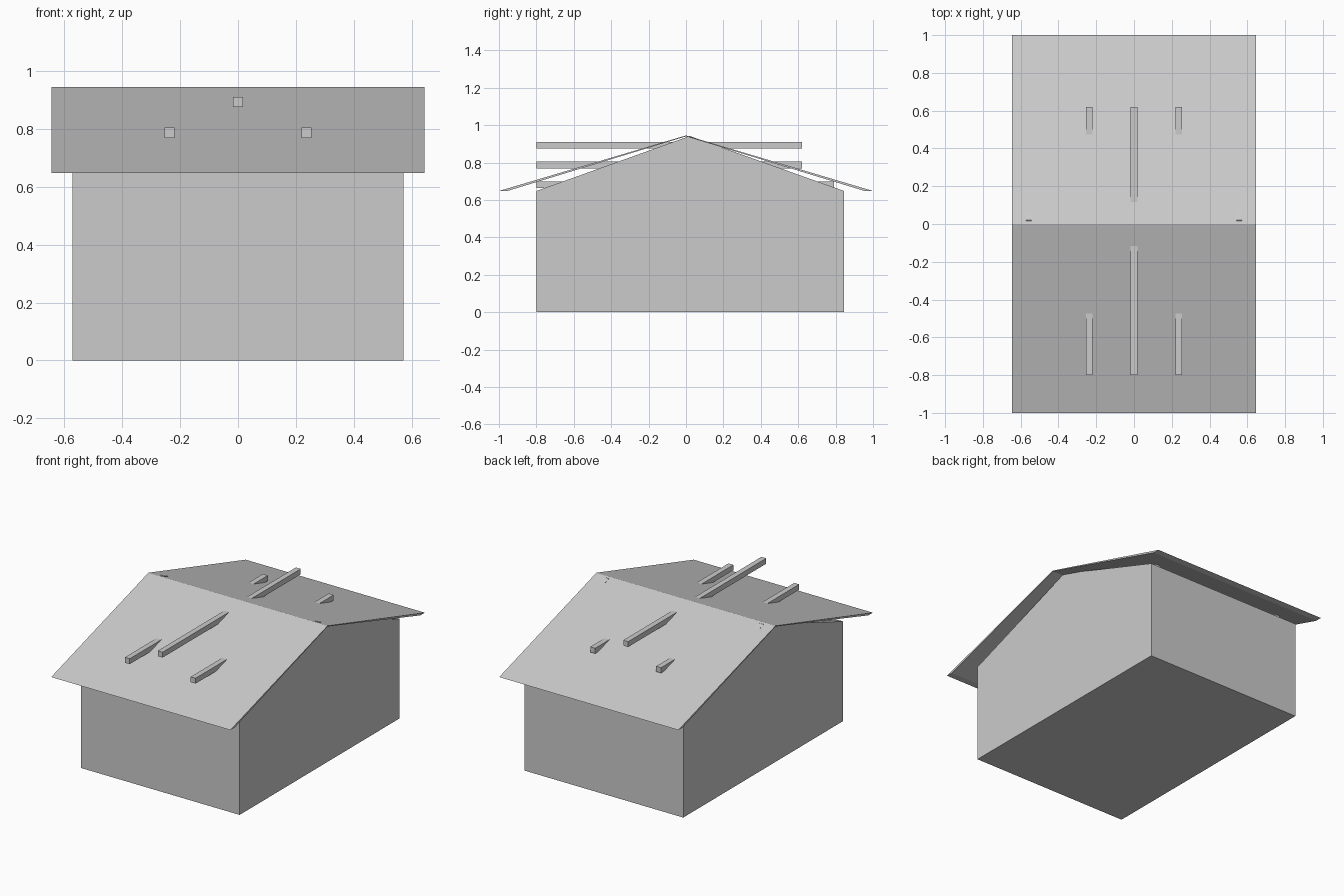
import bpy

if "Cube" in bpy.data.objects:
    bpy.data.objects.remove(bpy.data.objects["Cube"])


def extrude_x(name, profile, x0, x1):
    """Solid made from a (y, z) profile extruded along x."""
    n = len(profile)
    verts = [(x, y, z) for x in (x0, x1) for y, z in profile]
    faces = [tuple(reversed(range(n))), tuple(range(n, 2 * n))]
    faces += [(i, (i + 1) % n, n + (i + 1) % n, n + i) for i in range(n)]
    mesh = bpy.data.meshes.new(name)
    mesh.from_pydata(verts, [], faces)
    obj = bpy.data.objects.new(name, mesh)
    bpy.context.collection.objects.link(obj)
    return obj


def box(name, x, y, z):
    return extrude_x(name, [(y[0], z[0]), (y[1], z[0]), (y[1], z[1]), (y[0], z[1])], *x)


W, T = 0.572, 0.03            # half width, wall thickness
FRONT, BACK, EAVE = -0.80, 0.845, 0.648

# floor and low walls
box("floor", (-W + T, W - T), (FRONT, BACK), (0, T))
box("front_wall", (-W + T, W - T), (FRONT, FRONT + T), (T, EAVE))
box("back_wall", (-W + T, W - T), (BACK - T, BACK), (T, EAVE))

# gable walls
gable = [(FRONT, 0), (BACK, 0), (BACK, EAVE), (0.02, 0.942), (FRONT, EAVE)]
extrude_x("left_gable", gable, -W, -W + T)
extrude_x("right_gable", gable, W - T, W)

# purlins, the upper ones passing through the roof
for name, x, z, end in (("ridge_beam", 0, 0.893, 0.62),
                        ("middle_beam", 0.237, 0.787, 0.62),
                        ("lower_beam", 0.474, 0.682, 0.79)):
    for s in ((1,) if x == 0 else (-1, 1)):
        box(name, (s * x - 0.0175, s * x + 0.0175), (FRONT, end), (z - 0.0175, z + 0.0175))

# thin roof slopes tapering to the ridge
for name, s in (("front_roof", 1), ("back_roof", -1)):
    slope = [(-1, EAVE), (-0.955, EAVE), (0, 0.94), (0, 0.945)]
    if s < 0:
        slope = [(-y, z) for y, z in reversed(slope)]
    extrude_x(name, slope, -0.645, 0.645)
